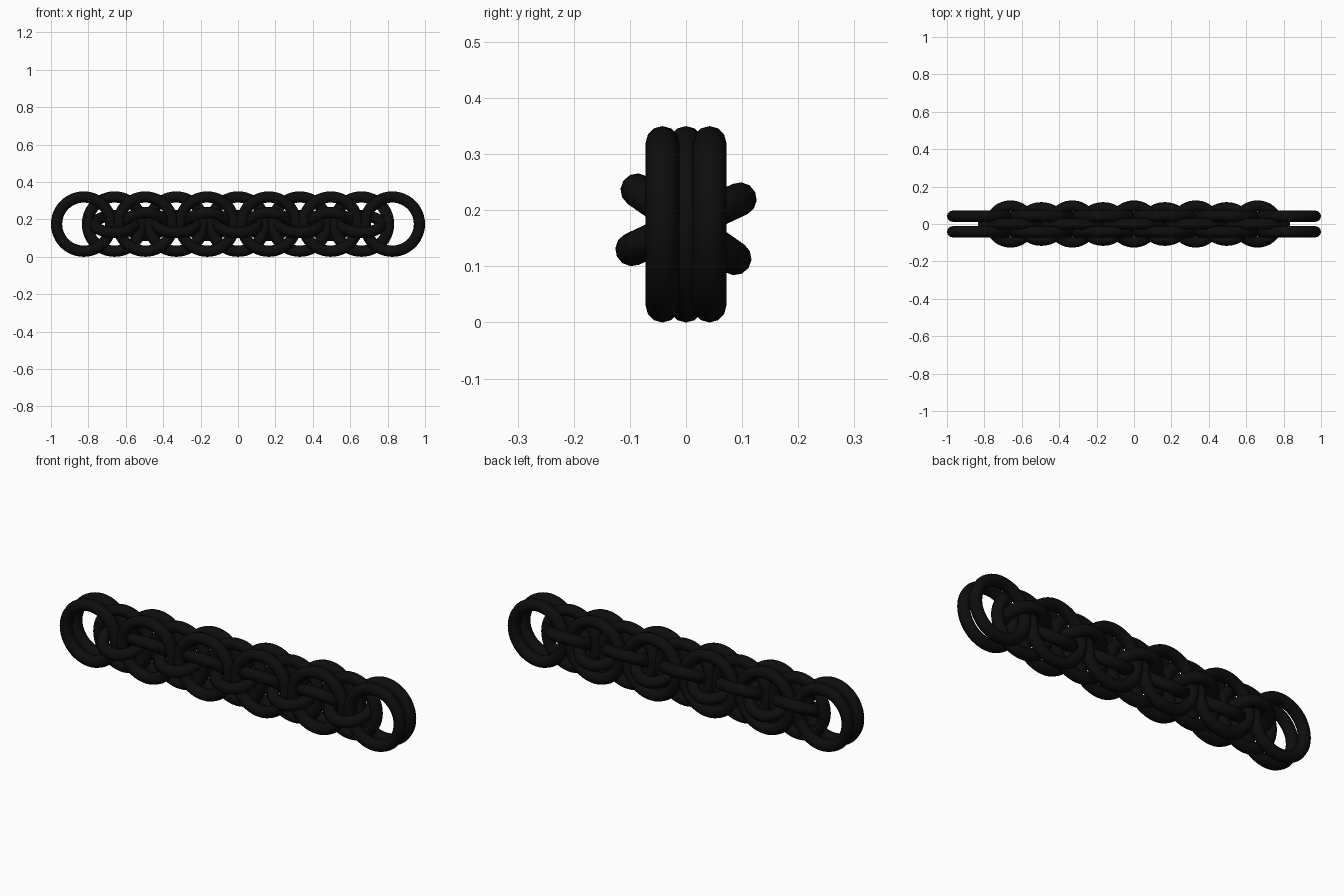
import bpy
from math import radians

if "Cube" in bpy.data.objects:
    bpy.data.objects.remove(bpy.data.objects["Cube"])

WIRE = 0.030     # wire radius
BIG = 0.145      # upright ring radius (wire centre)
SMALL = 0.106    # connector ring radius (wire centre)
STEP = 0.165     # spacing between neighbouring rings
MID = 0.175      # height of the chain axis

black = bpy.data.materials.new("black_metal")
black.diffuse_color = (0.004, 0.004, 0.004, 1)
black.use_nodes = True
black.node_tree.nodes["Principled BSDF"].inputs["Base Color"].default_value = black.diffuse_color


def ring(name, x, y, radius, tilt):
    bpy.ops.mesh.primitive_torus_add(
        major_radius=radius, minor_radius=WIRE,
        major_segments=48, minor_segments=12,
        location=(x, y, MID), rotation=(radians(tilt), 0, 0))
    obj = bpy.context.object
    obj.name = name
    obj.data.materials.append(black)
    bpy.ops.object.shade_smooth()


for i in range(-5, 6):
    x = i * STEP
    if i % 2:
        # upright ring pairs
        ring("pair_ring_front", x, -0.042, BIG, 90)
        ring("pair_ring_back", x, 0.042, BIG, 90)
        # tilted connector through the neighbouring single rings
        if abs(i) < 5:
            ring("single_connector", x, 0, SMALL, -35)
    else:
        # upright single ring held between the pairs
        ring("single_ring", x, 0, BIG, 90)
        # tilted connector through the neighbouring pairs
        ring("pair_connector", x, 0, SMALL, 25)
